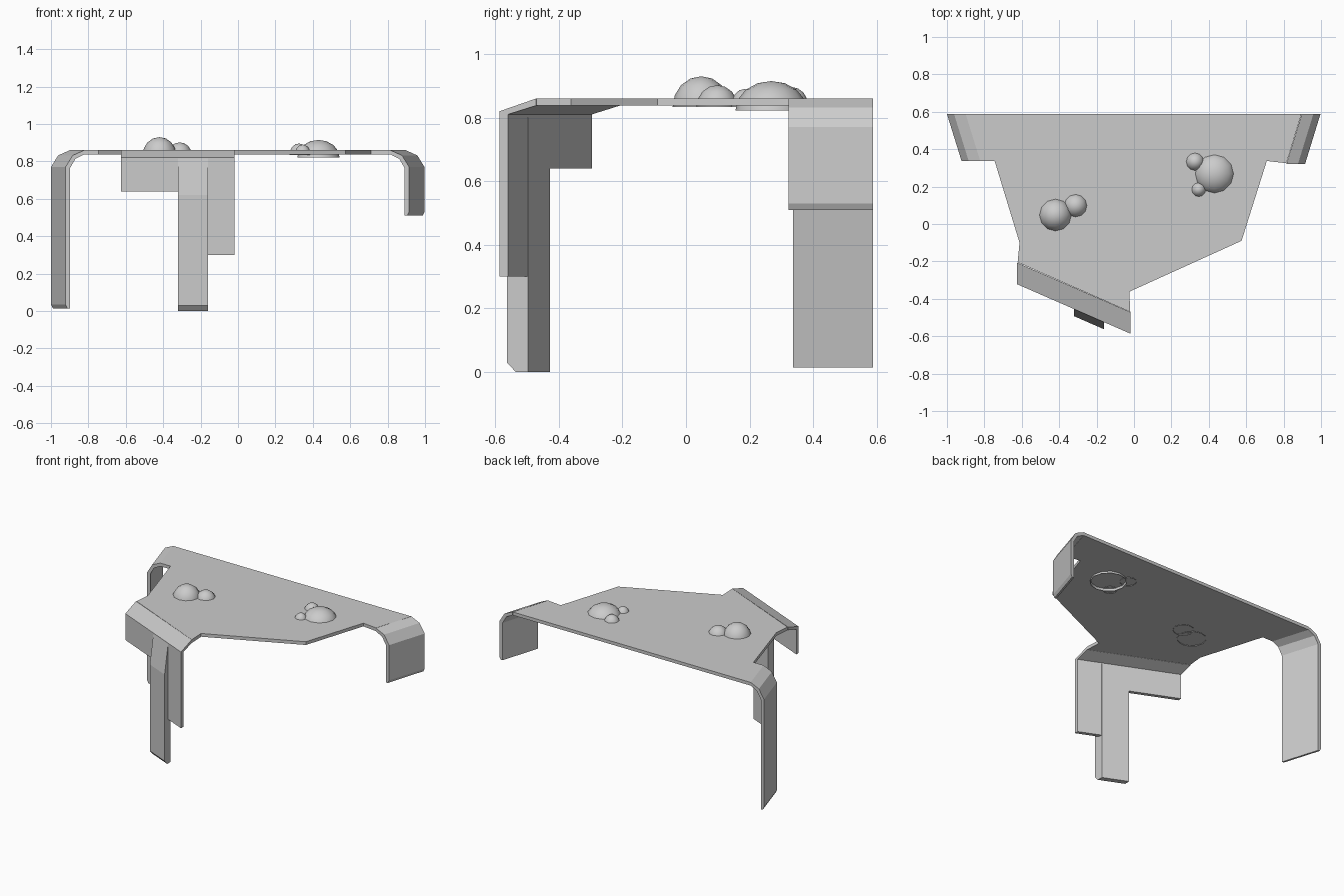
import bpy, bmesh
from mathutils import Vector

if "Cube" in bpy.data.objects:
    bpy.data.objects.remove(bpy.data.objects["Cube"])

TOP, UNDER = 0.86, 0.838


def prism(name, ring_a, ring_b):
    """Solid between two matching closed rings of points."""
    bm = bmesh.new()
    a = [bm.verts.new(p) for p in ring_a]
    b = [bm.verts.new(p) for p in ring_b]
    n = len(a)
    bm.faces.new(a)
    bm.faces.new(b[::-1])
    for i in range(n):
        j = (i + 1) % n
        bm.faces.new((a[j], a[i], b[i], b[j]))
    bmesh.ops.recalc_face_normals(bm, faces=bm.faces)
    me = bpy.data.meshes.new(name)
    bm.to_mesh(me)
    bm.free()
    ob = bpy.data.objects.new(name, me)
    bpy.context.collection.objects.link(ob)
    return ob


def strip(name, a, b, inward, profile):
    """Bent sheet: profile of (inset, height) swept from plan point a to b."""
    def ring(p):
        return [(p[0] + inward[0] * d, p[1] + inward[1] * d, z) for d, z in profile]
    return prism(name, ring(a), ring(b))


# Flat top plate
outline = [(-0.90, 0.588), (-0.822, 0.337), (-0.745, 0.337), (-0.612, -0.10),
           (-0.622, -0.205), (-0.02, -0.47), (-0.025, -0.362), (0.575, -0.09),
           (0.71, 0.337), (0.815, 0.325), (0.895, 0.588)]
prism("top_plate", [(x, y, TOP) for x, y in outline], [(x, y, UNDER) for x, y in outline])


# Side legs: rounded bend, then straight down
def side_profile(bottom):
    return [(0.10, TOP), (0.038, 0.832), (0.0, 0.77), (0.0, bottom + 0.02), (0.01, bottom),
            (0.024, bottom), (0.024, 0.765), (0.053, 0.814), (0.10, UNDER)]


strip("left_leg", (-1.0, 0.588), (-0.922, 0.337), (1, 0), side_profile(0.015))
strip("right_leg", (0.997, 0.588), (0.915, 0.322), (-1, 0), side_profile(0.51))

# Front apron in three steps of different depth
start, end = Vector((-0.625, -0.322)), Vector((-0.02, -0.586))


def on_front(x):
    return start.lerp(end, (x - start.x) / (end.x - start.x))


for name, x0, x1, bottom in (("front_apron_left", -0.625, -0.32, 0.64),
                             ("front_apron_middle", -0.32, -0.16, 0.30),
                             ("front_apron_right", -0.16, -0.02, 0.30)):
    strip(name, on_front(x0), on_front(x1), (0, 1),
          [(0.115, TOP), (0.0, 0.82), (0.0, bottom), (0.026, bottom),
           (0.026, 0.81), (0.115, UNDER)])

# Front leg, swelling outward below the bend, chamfered at the foot
strip("front_leg", on_front(-0.32), on_front(-0.16), (0, 1),
      [(0.0, 0.815), (-0.038, 0.62), (-0.038, 0.03), (-0.01, 0.0), (0.028, 0.0), (0.028, 0.80)])


# Rounded knobs, open underneath
def knob(name, x, y, r, base, height):
    bpy.ops.mesh.primitive_uv_sphere_add(segments=12, ring_count=8, radius=1)
    ob = bpy.context.object
    ob.name = name
    bm = bmesh.new()
    bm.from_mesh(ob.data)
    bmesh.ops.delete(bm, geom=[v for v in bm.verts if v.co.z < -0.01], context='VERTS')
    bm.to_mesh(ob.data)
    bm.free()
    ob.location = (x, y, base)
    ob.scale = (r, r, height)
    bpy.ops.object.shade_smooth()


knob("left_knob_large", -0.42, 0.048, 0.090, 0.834, 0.096)
knob("left_knob_small", -0.312, 0.098, 0.065, 0.834, 0.068)
knob("right_knob_large", 0.43, 0.268, 0.113, 0.822, 0.093)
knob("right_knob_upper", 0.326, 0.333, 0.052, 0.834, 0.062)
knob("right_knob_lower", 0.346, 0.184, 0.043, 0.834, 0.056)
